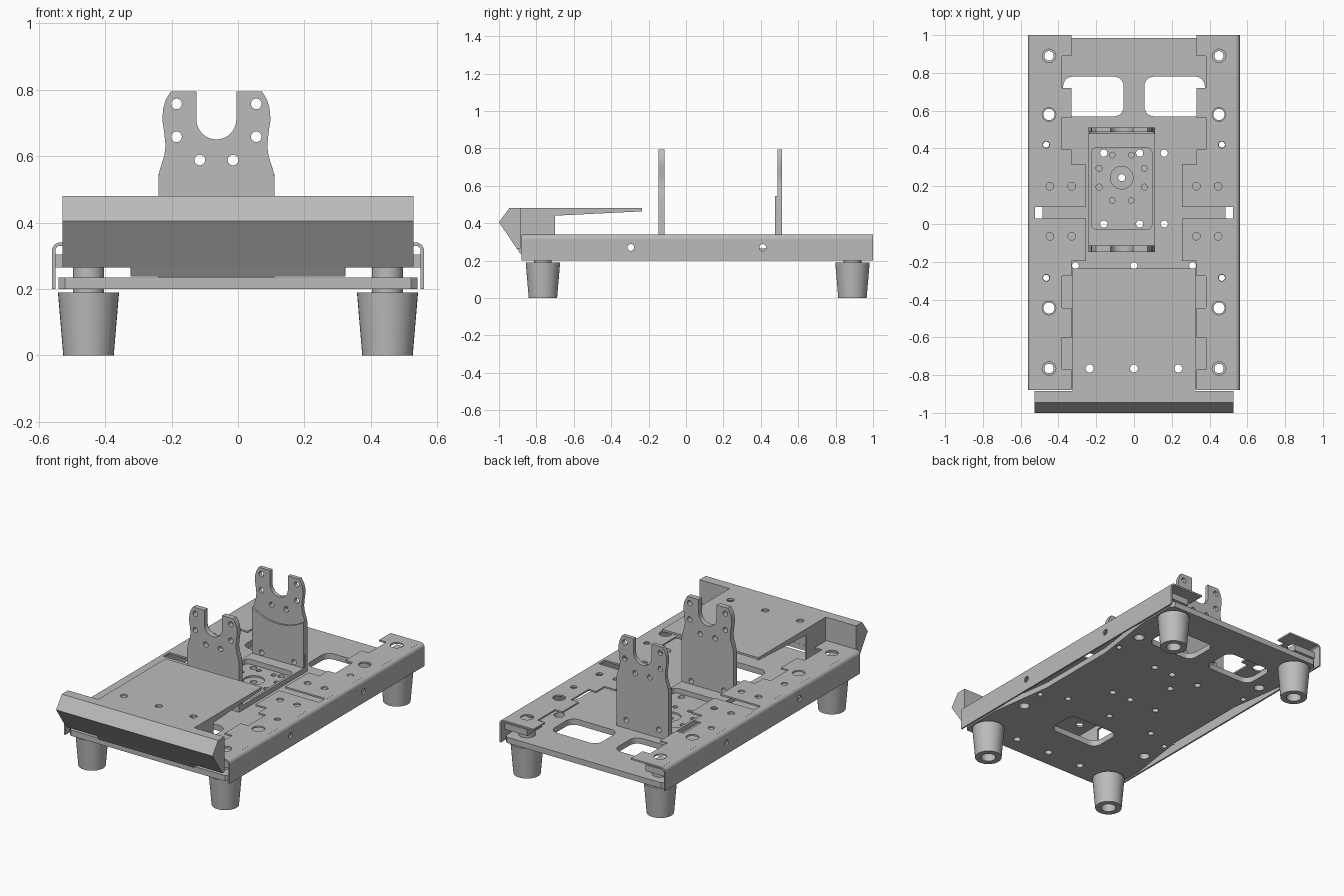
import bpy, bmesh
from math import sin, cos, pi

cube = bpy.data.objects.get("Cube")
if cube:
    bpy.data.objects.remove(cube)

steel = bpy.data.materials.new("steel_grey")
steel.use_nodes = True
steel.diffuse_color = (0.5, 0.5, 0.5, 1)
steel.node_tree.nodes["Principled BSDF"].inputs["Base Color"].default_value = (0.5, 0.5, 0.5, 1)


def finish(name, bm):
    bmesh.ops.remove_doubles(bm, verts=bm.verts, dist=1e-5)
    bmesh.ops.recalc_face_normals(bm, faces=bm.faces)
    mesh = bpy.data.meshes.new(name)
    bm.to_mesh(mesh)
    bm.free()
    mesh.materials.clear()
    mesh.materials.append(steel)
    for p in mesh.polygons:
        p.material_index = 0
    ob = bpy.data.objects.new(name, mesh)
    bpy.context.collection.objects.link(ob)
    bpy.ops.object.select_all(action='DESELECT')
    ob.select_set(True)
    bpy.context.view_layer.objects.active = ob
    bpy.ops.object.shade_smooth_by_angle()
    return ob


def arc(u, v, r, a0, a1, n):
    return [(u + r * cos(a0 + (a1 - a0) * i / n), v + r * sin(a0 + (a1 - a0) * i / n))
            for i in range(n + 1)]


def circle(u, v, r):
    return arc(u, v, r, 0, 2 * pi, 24)[:-1]


def rounded(u0, u1, v0, v1, r):
    q = pi / 2
    return (arc(u1 - r, v1 - r, r, 0, q, 6) + arc(u0 + r, v1 - r, r, q, 2 * q, 6)
            + arc(u0 + r, v0 + r, r, 2 * q, 3 * q, 6) + arc(u1 - r, v0 + r, r, 3 * q, 4 * q, 6))


def slab(name, outline, holes, w0, w1, plane="XY"):
    """Flat plate with holes, thickness w0..w1 along the remaining axis."""
    cu = bpy.data.curves.new(name, 'CURVE')
    cu.dimensions = '2D'
    cu.fill_mode = 'BOTH'
    cu.extrude = abs(w1 - w0) / 2
    for loop in [outline] + holes:
        sp = cu.splines.new('POLY')
        sp.points.add(len(loop) - 1)
        for p, (u, v) in zip(sp.points, loop):
            p.co = (u, v, 0, 1)
        sp.use_cyclic_u = True
    tmp = bpy.data.objects.new(name + "_outline", cu)
    bpy.context.collection.objects.link(tmp)
    dg = bpy.context.evaluated_depsgraph_get()
    mesh = bpy.data.meshes.new_from_object(tmp.evaluated_get(dg))
    bm = bmesh.new()
    bm.from_mesh(mesh)
    bpy.data.objects.remove(tmp)
    bpy.data.curves.remove(cu)
    bpy.data.meshes.remove(mesh)
    mid = (w0 + w1) / 2
    for vert in bm.verts:
        u, v, w = vert.co
        w += mid
        vert.co = {"XY": (u, v, w), "YZ": (w, u, v), "XZ": (u, w, v)}[plane]
    return finish(name, bm)


def lathe(name, profile, x, y, n=40):
    bm = bmesh.new()
    rings = [[bm.verts.new((x + r * cos(2 * pi * i / n), y + r * sin(2 * pi * i / n), z))
              for i in range(n)] for r, z in profile]
    for a, b in zip(rings, rings[1:] + rings[:1]):
        for i in range(n):
            j = (i + 1) % n
            bm.faces.new((a[i], a[j], b[j], b[i]))
    return finish(name, bm)


def flip(pts, s):
    return [(s * u, v) for u, v in pts]


def box(u0, u1, v0, v1):
    return [(u0, v0), (u1, v0), (u1, v1), (u0, v1)]


SIDES = (("left", 1), ("right", -1))
FOOT_Y = (-0.765, 0.89)
BOLT_Y = (-0.765, -0.445, 0.58, 0.89)
SMALL_Y = (-0.285, 0.42)
MID = 0.06          # the rails are symmetric about this y
CX = -0.065         # centre of the upright bracket

# Base plate: waisted outline with windows and drilled holes
half = [(0.52, -0.87), (0.54, -0.85), (0.54, -0.6), (0.485, -0.2),
        (0.485, 0.32), (0.54, 0.72), (0.54, 0.965), (0.52, 0.985)]
plate = half + flip(half, -1)[::-1]
through = [rounded(-0.17, 0.17, -0.55, -0.35, 0.05)]
for _, s in SIDES:
    through.append(flip(rounded(0.055, 0.375, 0.57, 0.78, 0.05), s))
    through += [circle(s * 0.45, y, 0.03) for y in BOLT_Y]
    through += [circle(s * 0.465, y, 0.016) for y in SMALL_Y]
through += [circle(x, y, 0.019) for x in (-0.16, 0.03, 0.16) for y in (0, 0.375)]
through += [circle(x, -0.22, 0.018) for x in (-0.31, 0, 0.31)]
through += [circle(x, -0.765, 0.021) for x in (-0.235, 0, 0.235)]
pits = []
for s in (-1, 1):
    pits += [circle(CX + s * 0.12, y, 0.016) for y in (0.195, 0.295)]
    pits += [circle(CX + s * 0.05, y, 0.015) for y in (0.125, 0.365)]
hub = [circle(CX, 0.245, 0.019)]
slab("base_plate", plate, through + hub, 0.2, 0.225)
slab("base_plate_top", plate, through + pits + [circle(CX, 0.245, 0.06)], 0.225, 0.235)

# Side rails: notched top flange, rounded bend and outer wall
steps = [(0.525, 0.03), (0.255, 0.03), (0.255, 0.255), (0.33, 0.255), (0.33, 0.335),
         (0.38, 0.335), (0.38, 0.505), (0.33, 0.505), (0.33, 0.66), (0.38, 0.66),
         (0.38, 0.83), (0.33, 0.83), (0.33, 0.94), (0.537, 0.94)]
flange = [(x, MID - d) for x, d in steps[::-1]] + [(x, MID + d) for x, d in steps]
flange_holes = [circle(0.45, y, 0.036) for y in BOLT_Y]
flange_holes += [circle(0.465, y, 0.018) for y in SMALL_Y]
flange_holes += [circle(x, y, 0.02) for x in (0.33, 0.445) for y in (-0.065, 0.2)]
bend = arc(0.535, 0.315, 0.025, 0, pi / 2, 8) + arc(0.535, 0.315, 0.015, pi / 2, 0, 8)
wall_holes = [circle(y, 0.27, 0.018) for y in (-0.295, 0.41)]
for side, s in SIDES:
    slab(side + "_rail_flange", flip(flange, s), [flip(h, s) for h in flange_holes], 0.33, 0.34)
    slab(side + "_rail_bend", flip(bend, s), [], -0.88, 1.0, "XZ")
    slab(side + "_rail_wall", box(-0.88, 1.0, 0.2, 0.316), wall_holes, s * 0.55, s * 0.56, "YZ")

# Tapered hollow feet with bushings, and spacer blocks under the rails
foot = [(0.025, 0.305), (0.025, 0.05), (0.042, 0.05), (0.042, 0), (0.076, 0),
        (0.092, 0.19), (0.047, 0.19), (0.047, 0.305)]
for side, s in SIDES:
    for end, y in zip(("front", "back"), FOOT_Y):
        lathe(f"{end}_{side}_foot", foot, s * 0.45, y)
        slab(f"{end}_{side}_spacer", flip(box(0.4, 0.549, y - 0.07, y + 0.07), s),
             [circle(s * 0.45, y, 0.03)], 0.265, 0.304)

# Front bumper bar, with the lower lip between the tray sides
slab("bumper", [(-0.885, 0.48), (-0.945, 0.48), (-1.0, 0.405), (-0.905, 0.265), (-0.885, 0.265)],
     [], -0.528, 0.528, "YZ")
slab("bumper_lip", [(-0.884, 0.27), (-0.908, 0.27), (-0.887, 0.237), (-0.884, 0.237)],
     [], -0.32, 0.32, "YZ")

# Raised tray behind the bumper
slab("tray_top", box(-0.325, 0.325, -0.89, -0.235),
     [circle(x, -0.765, 0.021) for x in (-0.235, 0, 0.235)], 0.468, 0.48)
tray_side = [(-0.885, 0.237), (-0.7, 0.237), (-0.7, 0.44), (-0.236, 0.463),
             (-0.236, 0.47), (-0.885, 0.47)]
for side, s in SIDES:
    slab(side + "_tray_side", tray_side, [], s * 0.312, s * 0.324, "YZ")

# Bracket foot with a rounded window
slab("bracket_base", box(CX - 0.175, CX + 0.175, -0.13, 0.5),
     [rounded(-0.225, 0.095, -0.03, 0.405, 0.03)], 0.235, 0.265)

# Two forked uprights
edge = [(0.175, 0.235), (0.175, 0.535), (0.17, 0.56), (0.157, 0.6), (0.153, 0.63),
        (0.157, 0.67), (0.163, 0.71), (0.16, 0.745), (0.152, 0.77), (0.137, 0.795), (0.06, 0.795)]
outline = edge + arc(0, 0.71, 0.06, 0, -pi, 20) + flip(edge, -1)[::-1]
outline = [(CX + u, v) for u, v in outline]
drill = []
for s in (-1, 1):
    drill += [circle(CX + s * u, v, 0.016)
              for u, v in ((0.12, 0.757), (0.12, 0.658), (0.05, 0.588), (0.11, 0.285))]
slab("front_upright", outline, drill, -0.147, -0.115, "XZ")
slab("back_upright", outline, drill, 0.488, 0.512, "XZ")

# Backing plate with a concave top on the back upright
dip = [(CX + u, v) for u, v in arc(0, 0.79, 0.3, -pi / 2 + 0.62, -pi / 2 - 0.62, 16)]
slab("back_upright_backing", [(CX - 0.174, 0.235), (CX + 0.174, 0.235)] + dip,
     [circle(CX + s * 0.11, 0.285, 0.016) for s in (-1, 1)], 0.477, 0.489, "XZ")
